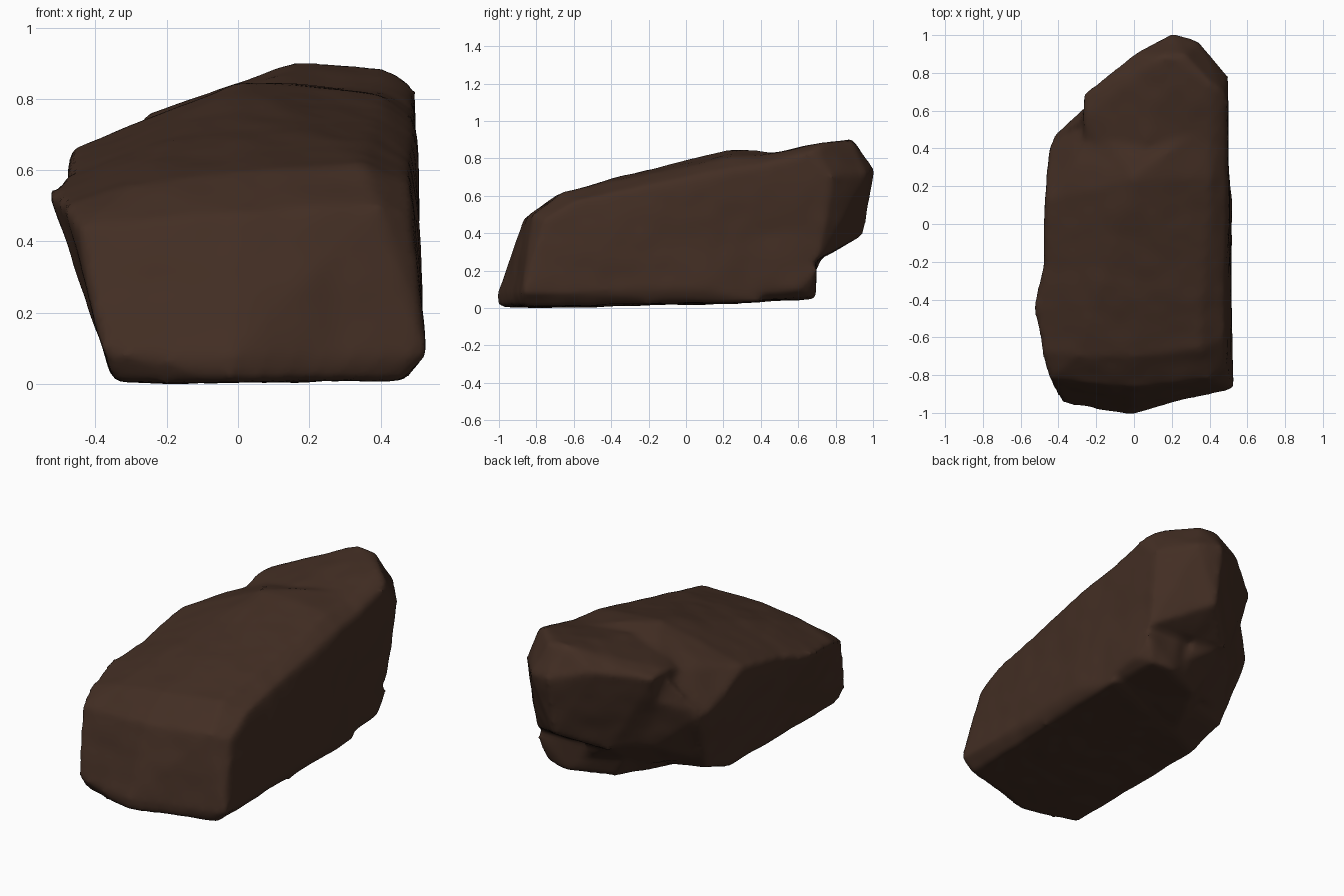
import bpy, bmesh
from mathutils import noise

# Remove the default cube
default = bpy.data.objects.get("Cube")
if default:
    bpy.data.objects.remove(default, do_unlink=True)

# Single stone colour
stone = bpy.data.materials.new("dark_brown_stone")
stone.use_nodes = True
colour = (0.055, 0.027, 0.017, 1)
stone.diffuse_color = colour
stone.node_tree.nodes["Principled BSDF"].inputs["Base Color"].default_value = colour


def add_hull(bm, points):
    """Add the convex chunk of stone that wraps the given corner points."""
    chunk = bmesh.new()
    for point in points:
        chunk.verts.new(point)
    bmesh.ops.convex_hull(chunk, input=chunk.verts[:])
    loose = [v for v in chunk.verts if not v.link_faces]
    bmesh.ops.delete(chunk, geom=loose, context='VERTS')
    bmesh.ops.recalc_face_normals(chunk, faces=chunk.faces[:])
    mesh = bpy.data.meshes.new("chunk")
    chunk.to_mesh(mesh)
    chunk.free()
    bm.from_mesh(mesh)
    bpy.data.meshes.remove(mesh)


# Main body: sloped front, leaning left side, top rising to the back
body = [
    (-.35, -.9, 0), (-.05, -.98, 0), (.46, -.86, .01), (-.35, .1, .02), (.48, .4, .03), (-.1, .4, .1),
    (-.38, -.95, .09), (-.2, -.98, .06), (-.02, -1.005, .08), (-.02, -1, .01), (.2, -.94, .05), (.525, -.87, .08),
    (.515, .1, .1), (-.45, -.82, .44), (0, -.87, .48), (.4, -.82, .5), (.49, -.76, .47),
    (-.49, -.67, .5), (-.3, -.7, .56), (0, -.7, .6), (.35, -.66, .62), (.48, -.6, .57),
    (-.47, 0, .62), (-.47, .12, .655), (-.455, .4, .5), (-.41, .485, .47), (-.36, .32, .1),
    (-.3, .32, .72), (0, .24, .85), (.4, .24, .81), (.495, .24, .74),
    (-.28, .56, .55), (-.2, .55, .73), (.4, .55, .83), (.49, .55, .79),
]

# Left brow: bulge at the front left shoulder
brow = [
    (-.53, -.45, .535), (-.48, -.22, .57), (-.49, -.67, .5), (-.39, -.7, .12),
    (0, -.7, .59), (0, -.3, .5), (-.43, -.25, .3),
]

# Back slab: overhangs the foot and peaks at the rear
slab = [
    (.49, -.2, .62), (.4, 0, .73), (0, .1, .76), (-.27, .4, .7),
    (-.27, .57, .75), (-.265, .69, .74), (-.02, .89, .79), (.16, .89, .905), (.27, .89, .895), (.41, .74, .885),
    (.47, .7, .855), (.5, .64, .82), (.5, .78, .7), (.2, 1.01, .74), (.34, .97, .72), (.2, .97, .51),
    (.46, .76, .42), (.2, .95, .39), (.48, .71, .26), (-.02, .76, .28), (-.22, .56, .32),
    (.49, -.2, .25), (-.2, 0, .3),
]

# Rear flank: fills the slope between the slab and the left side
flank = [
    (-.27, .57, .7), (-.02, .85, .68), (-.42, .47, .5), (-.36, .32, .15), (-.05, .5, .1),
    (.2, .68, .15), (0, .73, .28), (-.2, .58, .28), (0, .1, .3), (0, .1, .7),
]

# Foot: low shelf below the overhang
foot = [
    (.3, .69, .05), (.43, .67, .06), (.49, .6, .1), (.06, .59, .04), (-.1, .42, .09), (.48, .7, .2),
    (.49, .64, .4), (.25, .7, .27), (-.1, .62, .3), (.49, -.2, .02), (-.34, -.2, .02),
    (.5, -.2, .3), (-.38, -.2, .3),
]

bm = bmesh.new()
for chunk_points in (body, brow, slab, flank, foot):
    add_hull(bm, chunk_points)
mesh = bpy.data.meshes.new("rock")
bm.to_mesh(mesh)
bm.free()
rock = bpy.data.objects.new("rock", mesh)
bpy.context.collection.objects.link(rock)

# Fuse the chunks and wear down the edges
fuse = rock.modifiers.new("fuse", 'REMESH')
fuse.mode = 'VOXEL'
fuse.voxel_size = 0.02
wear = rock.modifiers.new("wear", 'SMOOTH')
wear.factor = 0.5
wear.iterations = 4
bpy.context.view_layer.update()
bm = bmesh.new()
bm.from_object(rock, bpy.context.evaluated_depsgraph_get())
rock.modifiers.clear()

# Weathered dents and bumps
bm.normal_update()
moves = [v.normal * (0.007 * noise.noise(v.co * 4) + 0.004 * noise.noise(v.co * 9)) for v in bm.verts]
for vert, move in zip(bm.verts, moves):
    vert.co += move

# Stand the rock on the ground
lowest = min(v.co.z for v in bm.verts)
for vert in bm.verts:
    vert.co.z -= lowest

bm.to_mesh(mesh)
bm.free()
mesh.materials.append(stone)
for face in mesh.polygons:
    face.material_index = 0
    face.use_smooth = True
